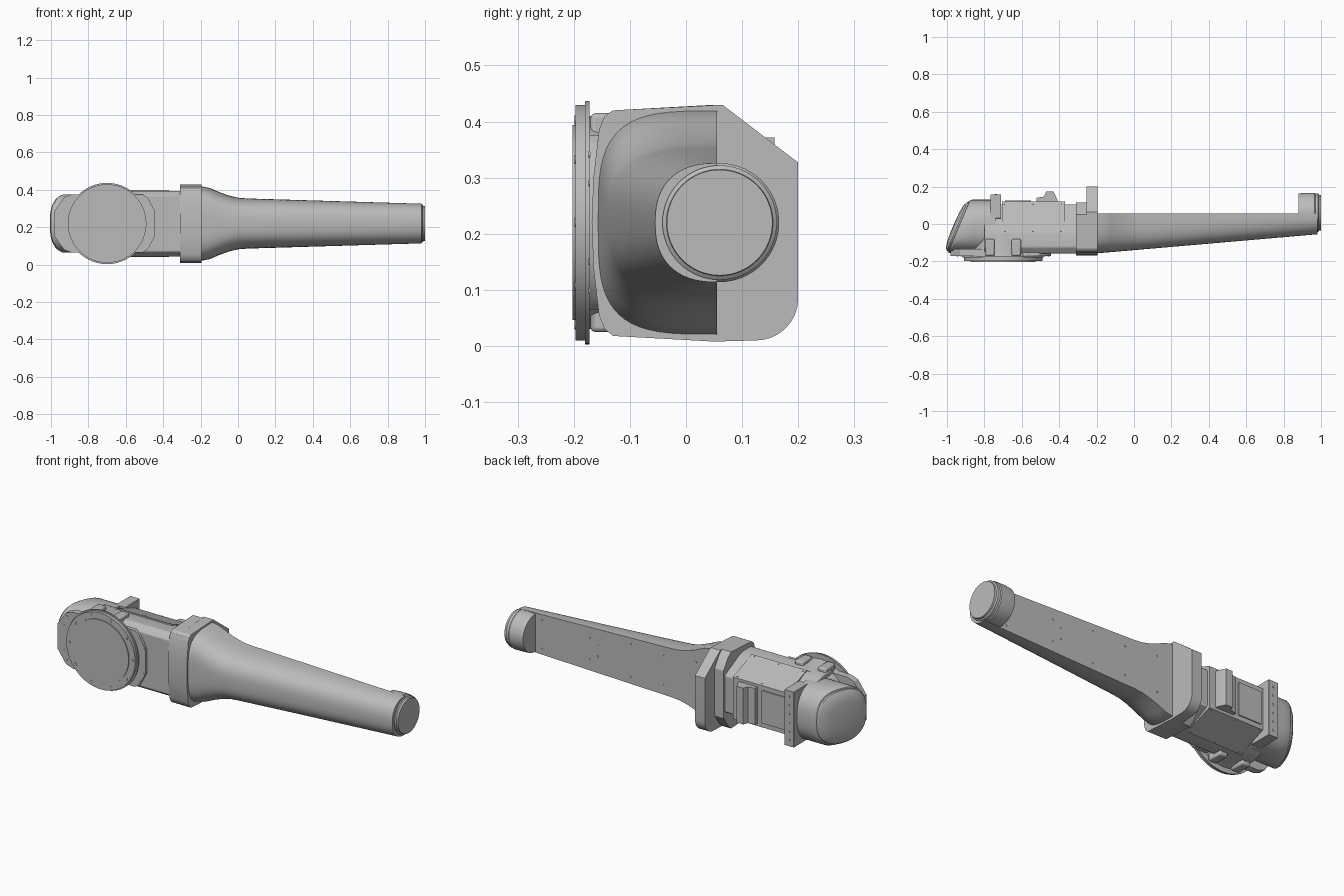
import bpy, bmesh
from math import sin, cos, pi, radians
from mathutils import Vector, Matrix

if "Cube" in bpy.data.objects:
    bpy.data.objects.remove(bpy.data.objects["Cube"])

grey = bpy.data.materials.new("light grey")
grey.use_nodes = True
grey.diffuse_color = (0.5, 0.5, 0.5, 1)
grey.node_tree.nodes["Principled BSDF"].inputs["Base Color"].default_value = (0.5, 0.5, 0.5, 1)
MID = 0.22       # height of the long axis
HUB_X = -0.7     # centre of the round flange


def finish(name, bm, bevel=0, angle=30):
    bmesh.ops.recalc_face_normals(bm, faces=bm.faces)
    me = bpy.data.meshes.new(name)
    bm.to_mesh(me)
    bm.free()
    me.materials.append(grey)
    ob = bpy.data.objects.new(name, me)
    bpy.context.collection.objects.link(ob)
    if bevel:
        mod = ob.modifiers.new("bevel", "BEVEL")
        mod.width, mod.segments, mod.limit_method = bevel, 2, "ANGLE"
    bpy.ops.object.select_all(action="DESELECT")
    ob.select_set(True)
    bpy.context.view_layer.objects.active = ob
    bpy.ops.object.shade_smooth_by_angle(angle=radians(angle))
    return ob


def loft(name, rings, bevel=0, angle=30):
    """Skin closed rings of points and cap both ends."""
    bm = bmesh.new()
    rows = [[bm.verts.new(p) for p in ring] for ring in rings]
    n = len(rows[0])
    for a, b in zip(rows, rows[1:]):
        for i in range(n):
            bm.faces.new((a[i], a[(i + 1) % n], b[(i + 1) % n], b[i]))
    bm.faces.new(rows[0])
    bm.faces.new(rows[-1])
    return finish(name, bm, bevel, angle)


def prism_x(name, outline, x0, x1, bevel=0):
    return loft(name, [[(x, y, z) for y, z in outline] for x in (x0, x1)], bevel)


def prism_y(name, outline, y0, y1, bevel=0):
    return loft(name, [[(x, y, z) for x, z in outline] for y in (y0, y1)], bevel)


def box(name, x, y, z, bevel=0):
    return prism_x(name, [(y[0], z[0]), (y[1], z[0]), (y[1], z[1]), (y[0], z[1])], *x, bevel)


def turned(name, profile, centre, axis, seg=64):
    """Round part from (position, radius) steps along the x or y axis."""
    rings = []
    for t, r in profile:
        ring = []
        for i in range(seg):
            u, v = r * cos(2 * pi * i / seg), r * sin(2 * pi * i / seg)
            ring.append((t, centre + u, MID + v) if axis == "x" else (centre + u, t, MID + v))
        rings.append(ring)
    return loft(name, rings)


def studs(name, points, normal, radius=0.006):
    """Small screw heads at the given points."""
    bm = bmesh.new()
    turn = Vector(normal).to_track_quat("Z", "Y").to_matrix().to_4x4()
    for p in points:
        bmesh.ops.create_cone(bm, cap_ends=True, segments=12, radius1=radius, radius2=radius,
                              depth=0.004, matrix=Matrix.Translation(p) @ turn)
    return finish(name, bm)


def power(v, n):
    return abs(v) ** (2 / n) * (1 if v >= 0 else -1)


def mix(table, x):
    """Linear lookup in a short table."""
    for (a, u), (b, v) in zip(table, table[1:]):
        if x <= b:
            return u + (v - u) * (x - a) / (b - a)
    return table[-1][1]


# Tapered forearm: flat back, rounded front, flared root
BACK = 0.055
heights = [(-0.2, 0.2), (-0.15, 0.19), (-0.1, 0.168), (-0.05, 0.15), (0, 0.138), (0.05, 0.134), (0.98, 0.106)]
square = [(-0.2, 3.6), (0, 2.9), (0.98, 2.4)]
rings = []
for x in [-0.2 + 0.025 * i for i in range(10)] + [0.05 + 0.093 * i for i in range(11)]:
    h, n = mix(heights, x), mix(square, x)
    d = BACK + mix([(-0.2, 0.157), (0.98, 0.055)], x)
    rings.append([(x, BACK - d * power(sin(pi * i / 32), n), MID + h * power(cos(pi * i / 32), n))
                  for i in range(33)])
loft("forearm", rings)

# Round wrist end with stepped cap
turned("wrist_end", [(0.88, 0.103), (0.91, 0.106), (0.965, 0.106), (0.97, 0.102), (0.985, 0.102),
                     (0.99, 0.095), (1.0, 0.094)], 0.06, "x")

# Collar with one large chamfer and one round corner
corner = [(0.125 + 0.075 * sin(a), 0.085 - 0.075 * cos(a)) for a in [pi / 2 * i / 8 for i in range(9)]]
front_edge = [(-0.13, 0.42), (-0.145, 0.41), (-0.155, 0.385), (-0.165, 0.3), (-0.168, MID),
              (-0.165, 0.14), (-0.155, 0.055), (-0.145, 0.03), (-0.13, 0.018)]
prism_x("collar", front_edge + [(0.05, 0.008)] + corner + [(0.2, 0.327), (0.065, 0.43)], -0.255, -0.195)
prism_x("collar_step", front_edge + [(0.05, 0.008), (0.075, 0.03), (0.115, 0.09),
                                     (0.115, 0.35), (0.075, 0.41), (0.05, 0.43)], -0.31, -0.25)

# Housing body with sloped upper and lower backs
half = [(0.105, 0.1), (-0.02, 0.165), (-0.06, 0.175), (-0.125, 0.175), (-0.158, 0.15)]


def both(side):
    return [(y, MID + z) for y, z in side] + [(y, MID - z) for y, z in reversed(side)]


prism_x("housing", both(half), -0.8, -0.3, 0.006)
prism_x("housing_cover", both([(0.12, 0.115), (-0.045, 0.178), (-0.05, 0.15)]), -0.705, -0.37)
box("back_cover", (-0.69, -0.55), (0.11, 0.126), (MID - 0.09, MID + 0.09))
prism_x_pts = [(-0.52, 0.1), (-0.52, 0.14), (-0.48, 0.147), (-0.47, 0.173), (-0.43, 0.173), (-0.41, 0.13), (-0.41, 0.1)]
loft("connector_block", [[(x, y, z) for x, y in prism_x_pts] for z in (0.12, 0.32)])
cover_dir = Vector((0, 0.063, 0.165)).normalized()
for s, label in ((1, "upper"), (-1, "lower")):
    pts = [(x, y, MID + s * (0.115 + (0.12 - y) * 0.063 / 0.165))
           for x in (-0.69, -0.54, -0.39) for y in (-0.035, 0.108)]
    studs(label + "_cover_screws", pts, (0, cover_dir.y, s * cover_dir.z), 0.005)

# Upright mounting plate across the back
box("mounting_plate", (-0.768, -0.71), (0.03, 0.158), (0.066, 0.372), 0.002)
studs("plate_screws", [(-0.739, 0.158, 0.1 + 0.048 * i) for i in range(6)], (0, 1, 0))

# Rounded rear housing with a slanted domed end
rings = []
for x, scale, slant in [(-0.74, 1, 0), (-0.86, 1, 0.2), (-0.925, 1, 0.42), (-0.935, 0.97, 0.42),
                        (-0.937, 0.93, 0.42), (-0.945, 0.92, 0.42), (-0.958, 0.8, 0.42),
                        (-0.965, 0.55, 0.42), (-0.968, 0.2, 0.42)]:
    ring = []
    for i in range(48):
        a = 2 * pi * i / 48
        y, z = 0.143 * scale * power(cos(a), 2.5), 0.156 * scale * power(sin(a), 2.5)
        ring.append((x + slant * y, y - 0.013, MID + z))
    rings.append(ring)
loft("rear_housing", rings)

# Eared pad behind the round flange
ears = [(0.255, 0.07), (0.215, 0.14), (0.19, 0.155), (-0.19, 0.155), (-0.23, 0.14), (-0.28, 0.07)]
ears = [(HUB_X + x, MID + z) for x, z in ears] + [(HUB_X + x, MID - z) for x, z in reversed(ears)]
prism_y("eared_pad", ears, -0.172, -0.135)
studs("pad_screws", [(HUB_X + s * 0.253 * cos(a), -0.172, MID + 0.253 * sin(a))
                     for s in (-1, 1) for a in (-0.5, -0.28, 0.28, 0.5)], (0, -1, 0))

# Round flange, its hub and ribs
turned("flange", [(-0.05, 0.175), (-0.15, 0.185), (-0.172, 0.19), (-0.172, 0.217), (-0.18, 0.217),
                  (-0.18, 0.21), (-0.197, 0.21), (-0.197, 0.174), (-0.202, 0.174)], HUB_X, "y", 96)
for i, x in enumerate((-0.77, -0.63)):
    box("hub_rib_%d" % (i + 1), (x - 0.025, x + 0.025), (-0.17, -0.08), (MID - 0.195, MID + 0.195), 0.008)
studs("flange_screws", [(HUB_X + 0.192 * cos(pi * i / 5), -0.197, MID + 0.192 * sin(pi * i / 5))
                        for i in range(10)], (0, -1, 0), 0.008)

# Screws along the flat back of the arm
studs("arm_back_screws", [(x, BACK, MID + s * z) for s in (-1, 1) for x, z in
                          ((-0.1, 0.1), (0.1, 0.08), (0.3, 0.09), (0.5, 0.03), (0.55, 0.06), (0.84, 0.08))],
      (0, 1, 0), 0.005)
